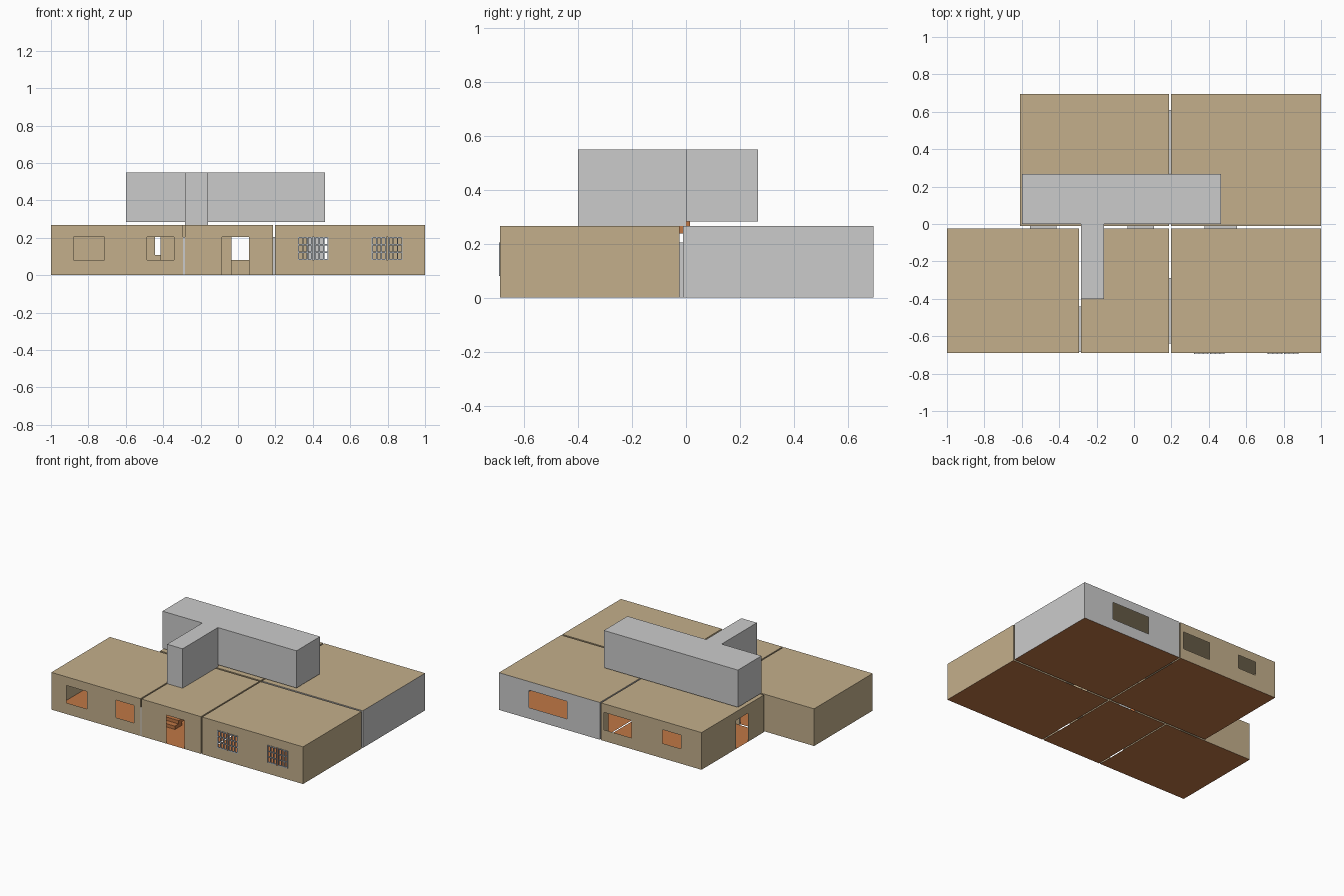
import bpy, bmesh
from mathutils import Vector

if "Cube" in bpy.data.objects:
    bpy.data.objects.remove(bpy.data.objects["Cube"])


def material(name, rgb):
    m = bpy.data.materials.new(name)
    m.diffuse_color = (*rgb, 1)
    m.use_nodes = True
    m.node_tree.nodes["Principled BSDF"].inputs["Base Color"].default_value = m.diffuse_color
    return m


TAN = material("tan_wall", (0.55, 0.43, 0.26))
GRAY = material("gray_wall", (0.60, 0.60, 0.60))
ORANGE = material("orange_floor", (0.53, 0.185, 0.06))
FRAME = material("window_frame_gray", (0.42, 0.46, 0.50))

H = 0.267      # room height
D = 0.205      # head height of doors and windows
S = 0.08       # window sill height


def finish(name, bm, mats):
    bmesh.ops.remove_doubles(bm, verts=bm.verts, dist=1e-5)
    me = bpy.data.meshes.new(name)
    bm.to_mesh(me)
    bm.free()
    for m in mats:
        me.materials.append(m)
    ob = bpy.data.objects.new(name, me)
    bpy.context.scene.collection.objects.link(ob)
    return ob


def panel(bm, point, u0, u1, v0, v1, holes=(), mat=0, flip=False):
    """Flat sheet with rectangular holes (ua, ub, va, vb), cut as a grid of cells."""
    us = sorted({u0, u1, *[h[0] for h in holes], *[h[1] for h in holes]})
    vs = sorted({v0, v1, *[h[2] for h in holes], *[h[3] for h in holes]})
    for a, b in zip(us, us[1:]):
        for c, d in zip(vs, vs[1:]):
            mu, mv = (a + b) / 2, (c + d) / 2
            if any(h[0] < mu < h[1] and h[2] < mv < h[3] for h in holes):
                continue
            vv = [bm.verts.new(point(*p)) for p in ((a, c), (b, c), (b, d), (a, d))]
            f = bm.faces.new(vv[::-1] if flip else vv)
            f.material_index = mat


def shell(name, x0, x1, y0, y1, z0, z1, wall, front=(), back=(), left=(), right=(),
          roof=(), floor=(), roof_mat=TAN, skip=()):
    """Thin-walled room: four walls, ceiling and floor, each with its own openings."""
    bm = bmesh.new()
    if "front" not in skip:
        panel(bm, lambda u, v: (u, y0, v), x0, x1, z0, z1, front)
    panel(bm, lambda u, v: (u, y1, v), x0, x1, z0, z1, back, flip=True) if "back" not in skip else None
    panel(bm, lambda u, v: (x0, u, v), y0, y1, z0, z1, left, flip=True)
    panel(bm, lambda u, v: (x1, u, v), y0, y1, z0, z1, right)
    panel(bm, lambda u, v: (u, v, z1), x0, x1, y0, y1, roof, mat=1)
    if "floor" not in skip:
        panel(bm, lambda u, v: (u, v, z0), x0, x1, y0, y1, floor, mat=2)
    return finish(name, bm, [wall, roof_mat, ORANGE])


def box(bm, x0, x1, y0, y1, z0, z1):
    r = bmesh.ops.create_cube(bm, size=1)
    for v in r["verts"]:
        v.co = Vector(((x0 + x1) / 2 + v.co.x * (x1 - x0),
                       (y0 + y1) / 2 + v.co.y * (y1 - y0),
                       (z0 + z1) / 2 + v.co.z * (z1 - z0)))


# Openings shared between neighbouring rooms
YF, YB = -0.025, -0.012                  # gap between the front and back rows
door_a = (-0.555, -0.415, 0, D)
door_b = (-0.035, 0.108, 0, D)
door_c = (0.378, 0.55, 0, D)
pass_l = (-0.685, -0.44, 0, D)
pass_f = (-0.64, -0.29, 0, D)
pass_b = (0.27, 0.61, 0, D)
stair_hole = (-0.283, -0.16, -0.40, YF)

# Rooms
shell("front_left_room", -1, -0.293, -0.69, YF, 0, H, TAN,
      front=[(-0.88, -0.715, S, D), (-0.487, -0.342, S, D)],
      back=[door_a], right=[pass_l])
shell("front_middle_room", -0.283, 0.188, -0.69, YF, 0, H, TAN,
      front=[(-0.085, 0.06, 0, D)], back=[door_b], left=[pass_l], right=[pass_f],
      roof=[stair_hole])
shell("front_right_room", 0.198, 1, -0.69, YF, 0, H, TAN,
      front=[(0.32, 0.485, S, D), (0.715, 0.88, S, D)], back=[door_c], left=[pass_f])
shell("back_left_room", -0.61, 0.188, YB, 0.695, 0, H, TAN,
      front=[door_a, door_b], back=[(-0.055, 0.164, S, D), (-0.445, -0.30, 0.107, D)],
      left=[(0.17, 0.306, 0, D)], right=[pass_b])
shell("back_right_room", 0.198, 1, YB, 0.695, 0, H, GRAY,
      front=[door_c], back=[(0.46, 0.76, S, D)], left=[pass_b])

# Upper storey: long loft and the stair enclosure leading into it
stair_door = (-0.283, -0.16, 0.283, 0.55)
shell("loft", -0.60, 0.465, 0, 0.268, 0.283, 0.55, GRAY, roof_mat=GRAY, front=[stair_door])
shell("stair_enclosure", -0.283, -0.16, -0.40, 0, H, 0.55, GRAY, roof_mat=GRAY,
      skip=("back", "floor"))

# Stairs climbing from the middle room to the loft
bm = bmesh.new()
n, ya, yb, top = 12, -0.48, 0.015, 0.287
for i in range(n):
    y = ya + (yb - ya) * i / n
    z = top * (i + 1) / n
    box(bm, -0.278, -0.165, y, y + (yb - ya) / n, z - 2 * top / n if i else 0, z)
finish("stairs", bm, [ORANGE])

# Door linings bridging the gaps between rooms
bm = bmesh.new()
for a, b, _, d in (door_a, door_b, door_c):
    for x in (a, b):
        panel(bm, lambda u, v: (x, u, v), YF, YB, 0, d)
    panel(bm, lambda u, v: (u, v, d), a, b, YF, YB)
for (a, b, _, d), xa, xb in ((pass_l, -0.293, -0.283), (pass_f, 0.188, 0.198),
                             (pass_b, 0.188, 0.198)):
    for y in (a, b):
        panel(bm, lambda u, v: (u, y, v), xa, xb, 0, d)
    panel(bm, lambda u, v: (u, v, d), xa, xb, a, b)
finish("door_linings", bm, [GRAY])

# Barred casement windows, two sashes each
for k, x0 in enumerate((0.32, 0.715)):
    bm = bmesh.new()
    w, t = 0.078, 0.007
    for sx in (x0, x0 + 0.165 - w):
        for i in range(4):
            x = sx + (w - t) * i / 3
            box(bm, x, x + t, -0.694, -0.686, S, D)
        for j in range(4):
            z = S + (D - S - t) * j / 3
            box(bm, sx, sx + w, -0.6935, -0.6865, z, z + t)
    finish("window_bars_%d" % (k + 1), bm, [FRAME])
